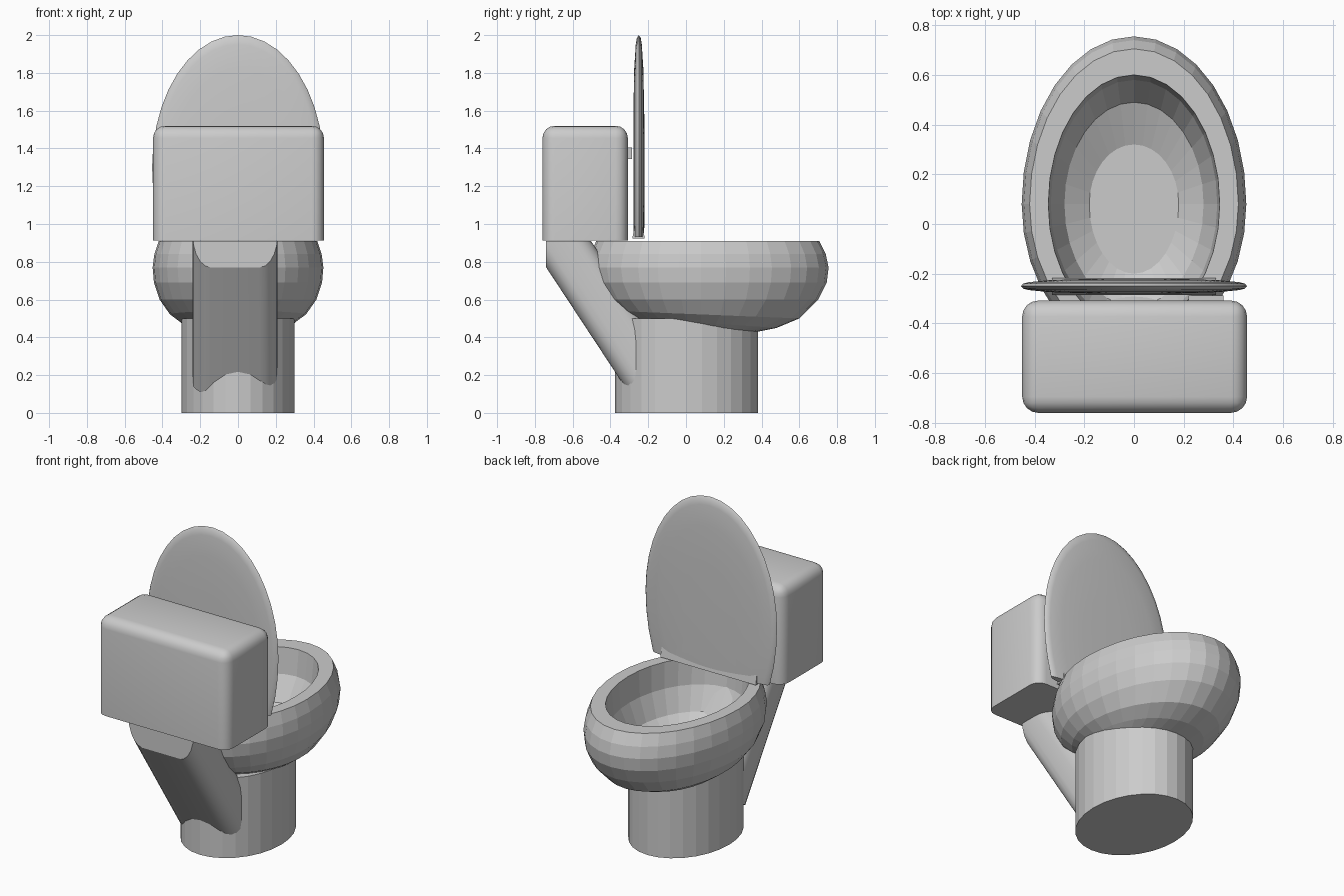
import bpy, bmesh
from math import sin, cos, pi
from mathutils import Vector

if "Cube" in bpy.data.objects:
    bpy.data.objects.remove(bpy.data.objects["Cube"], do_unlink=True)

GREY = (0.6, 0.6, 0.6, 1)
mat = bpy.data.materials.new("grey_ceramic")
mat.use_nodes = True
mat.diffuse_color = GREY
mat.node_tree.nodes["Principled BSDF"].inputs["Base Color"].default_value = GREY


def finish(name, bm, smooth=None):
    bmesh.ops.recalc_face_normals(bm, faces=bm.faces)
    mesh = bpy.data.meshes.new(name)
    bm.to_mesh(mesh)
    bm.free()
    ob = bpy.data.objects.new(name, mesh)
    bpy.context.collection.objects.link(ob)
    mesh.materials.append(mat)
    if smooth:
        bpy.ops.object.select_all(action="DESELECT")
        ob.select_set(True)
        bpy.context.view_layer.objects.active = ob
        bpy.ops.object.shade_smooth_by_angle(angle=smooth)
    return ob


def loft(bm, rings):
    """Skin closed rings of points and cap both ends."""
    loops = [[bm.verts.new(p) for p in ring] for ring in rings]
    for a, b in zip(loops, loops[1:]):
        for i in range(len(a)):
            j = (i + 1) % len(a)
            bm.faces.new((a[i], a[j], b[j], b[i]))
    bm.faces.new(loops[0])
    bm.faces.new(loops[-1])


def egg(half, front, rear, mid, count=32):
    """Outline from two half ellipses that meet at mid."""
    pts = []
    for i in range(count):
        a = 2 * pi * i / count
        reach = front - mid if sin(a) > 0 else mid - rear
        pts.append((half * cos(a), mid + reach * sin(a)))
    return pts


def cut(bm, co, normal):
    """Drop everything on the normal's side and close the hole."""
    geom = bm.verts[:] + bm.edges[:] + bm.faces[:]
    res = bmesh.ops.bisect_plane(bm, geom=geom, plane_co=co, plane_no=normal, clear_outer=True)
    edges = [e for e in res["geom_cut"] if isinstance(e, bmesh.types.BMEdge)]
    bmesh.ops.holes_fill(bm, edges=edges)


def box(lo, hi):
    bm = bmesh.new()
    bmesh.ops.create_cube(bm, size=1)
    for v in bm.verts:
        v.co = [l if c < 0 else h for c, l, h in zip(v.co, lo, hi)]
    return bm


# Bowl: half width, front y, rear y, front z, rear z; outside up, then cavity down
BOWL = [
    (0.27, 0.38, -0.26, 0.43, 0.49), (0.30, 0.48, -0.31, 0.45, 0.505),
    (0.36, 0.60, -0.38, 0.50, 0.54), (0.415, 0.70, -0.45, 0.60, 0.60),
    (0.445, 0.745, -0.505, 0.69, 0.69), (0.452, 0.755, -0.52, 0.77, 0.77),
    (0.443, 0.74, -0.505, 0.84, 0.84), (0.42, 0.705, -0.475, 0.91, 0.91),
    (0.345, 0.60, -0.42, 0.91, 0.91), (0.335, 0.58, -0.40, 0.75, 0.75),
    (0.28, 0.49, -0.33, 0.61, 0.61), (0.18, 0.32, -0.20, 0.54, 0.54),
]
rings = []
for half, front, rear, zf, zr in BOWL:
    rings.append([(x, y, zr + (zf - zr) * (y - rear) / (front - rear))
                  for x, y in egg(half, front, rear, 0.08)])
bm = bmesh.new()
loft(bm, rings)
finish("bowl", bm)

# Pedestal
bm = bmesh.new()
loft(bm, [[(x, y, z) for x, y in egg(0.3, 0.38, -0.376, 0, 28)] for z in (0, 0.5)])
finish("pedestal", bm)

# Sloping neck: rounded bar, trimmed upright at the back and level under the tank
along = Vector((0, 0.55, -0.835))
across = Vector((0, 0.835, 0.55))
base = Vector((-0.015, -0.74, 0.77))
half, thick, r = 0.225, 0.275, 0.095
section = []
for k, (sx, sn) in enumerate([(1, 1), (-1, 1), (-1, -1), (1, -1)]):
    for i in range(6):
        a = k * pi / 2 + i * pi / 10
        section.append((sx * (half - r) + r * cos(a),
                        thick / 2 + sn * (thick / 2 - r) + r * sin(a)))
bm = bmesh.new()
loft(bm, [[base + Vector((x, 0, 0)) + across * n + along * t for x, n in section]
          for t in (-0.6, 0.8)])
cut(bm, (0, -0.74, 0), (0, -1, 0))
cut(bm, (0, 0, 0.91), (0, 0, 1))
cut(bm, (0, -0.2, 0), (0, 1, -0.3))
finish("neck", bm, 0.5)

# Tank with a sharp bottom edge
bm = box((-0.45, -0.76, 0.912), (0.455, -0.308, 1.52))
edges = [e for e in bm.edges if any(v.co.z > 1 for v in e.verts)]
bmesh.ops.bevel(bm, geom=edges, offset=0.065, segments=4, profile=0.5, affect="EDGES")
finish("tank", bm, 0.6)

# Flush handle
finish("flush_handle", box((0.22, -0.315, 1.345), (0.36, -0.287, 1.405)))

# Raised lid: thin lens, cut straight at the hinge
LENS = [(0.4, -0.029), (0.75, -0.024), (0.93, -0.016), (0.98, -0.01), (1, 0),
        (0.98, 0.01), (0.93, 0.016), (0.75, 0.024), (0.4, 0.029)]
bm = bmesh.new()
loft(bm, [[(x * s, y - 0.25, 1.3 + (z - 1.3) * s) for x, z in egg(0.455, 2, 0.5, 1.3, 40)]
          for s, y in LENS])
cut(bm, (0, 0, 0.93), (0, 0, -1))
finish("lid", bm, 0.7)

# Flared hinge edge along the bottom of the lid
bm = box((-0.33, -0.285, 0.922), (0.33, -0.218, 0.99))
for v in bm.verts:
    if v.co.z > 0.95:
        v.co.y = -0.25 + (v.co.y + 0.25) * 0.6
finish("lid_hinge_edge", bm)
